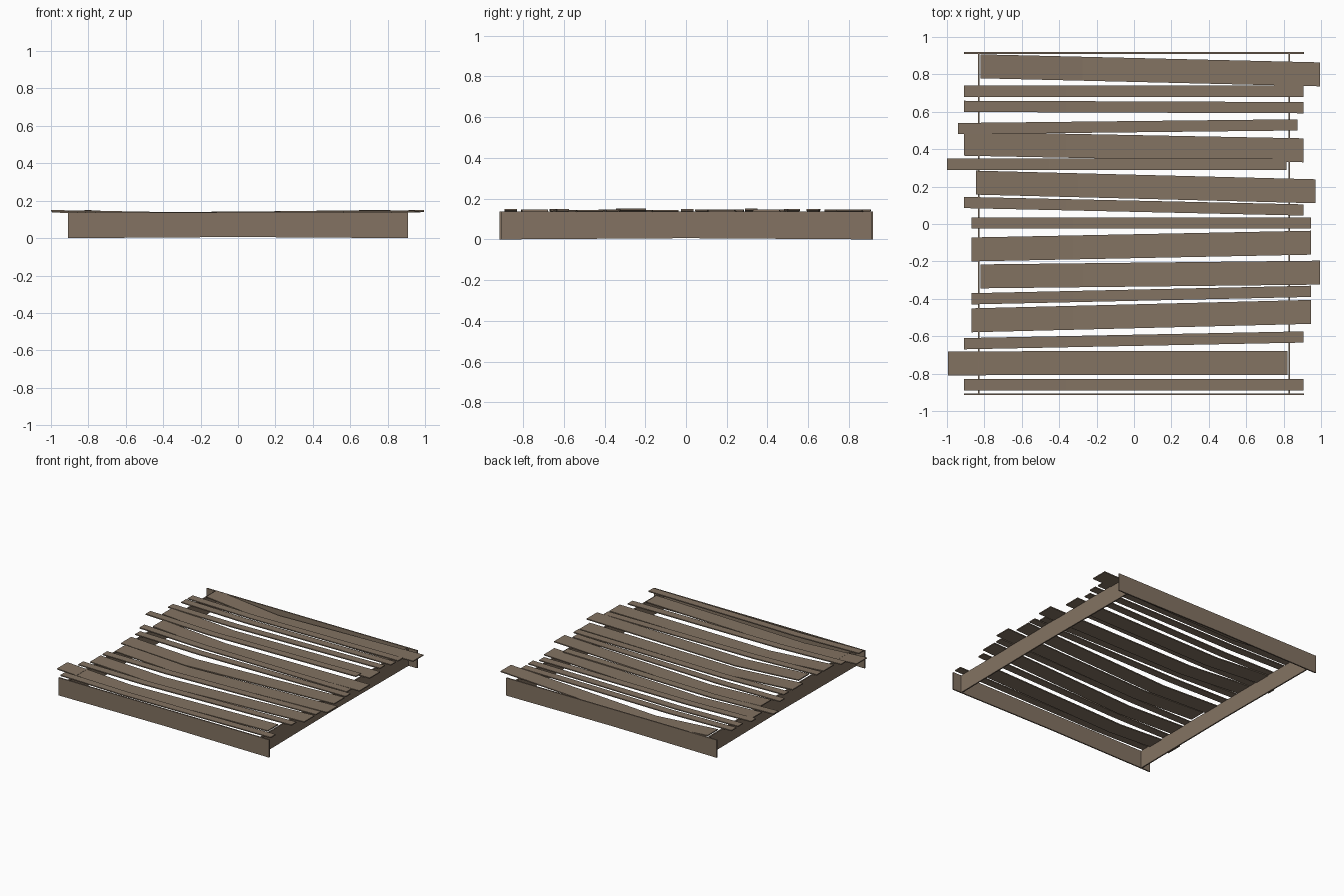
import bpy, bmesh

if "Cube" in bpy.data.objects:
    bpy.data.objects.remove(bpy.data.objects["Cube"])

wood = bpy.data.materials.new("weathered wood")
wood.diffuse_color = (0.227, 0.171, 0.122, 1)
wood.use_nodes = True
wood.node_tree.nodes["Principled BSDF"].inputs["Base Color"].default_value = wood.diffuse_color


def board(name, sections):
    """Loft a board through rectangular sections (lists of four corners)."""
    bm = bmesh.new()
    rings = [[bm.verts.new(p) for p in s] for s in sections]
    for a, b in zip(rings, rings[1:]):
        for i in range(4):
            j = (i + 1) % 4
            bm.faces.new((a[i], a[j], b[j], b[i]))
    bm.faces.new(rings[0])
    bm.faces.new(rings[-1])
    bmesh.ops.recalc_face_normals(bm, faces=bm.faces)
    me = bpy.data.meshes.new(name)
    bm.to_mesh(me)
    bm.free()
    me.materials.append(wood)
    ob = bpy.data.objects.new(name, me)
    bpy.context.collection.objects.link(ob)


# Slats: left end x, left y centre, right y centre, width, top height, sag
L = 1.815
WIDE, SLIM, T = 0.128, 0.06, 0.008
slats = [
    (-0.82, 0.843, 0.800, WIDE, 0.147, 0.045),
    (-0.91, 0.710, 0.710, SLIM, 0.147, 0.01),
    (-0.91, 0.629, 0.622, SLIM, 0.149, 0.01),
    (-0.94, 0.510, 0.530, SLIM, 0.149, 0.01),
    (-0.91, 0.429, 0.394, WIDE, 0.146, 0.03),
    (-1.00, 0.320, 0.320, SLIM, 0.151, 0.015),
    (-0.845, 0.221, 0.175, WIDE, 0.147, 0.03),
    (-0.91, 0.115, 0.075, SLIM, 0.147, 0.01),
    (-0.87, 0.006, 0.006, SLIM, 0.148, 0.01),
    (-0.87, -0.136, -0.100, WIDE, 0.145, 0.03),
    (-0.82, -0.280, -0.260, WIDE, 0.151, 0.03),
    (-0.87, -0.400, -0.360, SLIM, 0.147, 0.01),
    (-0.87, -0.515, -0.470, WIDE, 0.145, 0.03),
    (-0.91, -0.640, -0.604, SLIM, 0.148, 0.01),
    (-0.995, -0.745, -0.742, WIDE, 0.146, 0.03),
    (-0.91, -0.860, -0.860, SLIM, 0.149, 0.01),
]
for n, (x0, ya, yb, w, z, sag) in enumerate(slats, 1):
    secs = []
    for t, k in ((0, 0), (0.3, 1), (1, 0)):
        x, y, zt = x0 + L * t, ya + (yb - ya) * t, z - sag * k
        secs.append([(x, y - w / 2, zt - T), (x, y + w / 2, zt - T),
                     (x, y + w / 2, zt), (x, y - w / 2, zt)])
    board(f"slat_{n}", secs)

# Frame boards on edge, very slightly bowed upward at the middle
H, F = 0.138, 0.005
for name, y in (("front_board", -0.91), ("back_board", 0.914)):
    board(name, [[(x, y - F, z), (x, y + F, z), (x, y + F, H), (x, y - F, H)]
                 for x, z in ((-0.908, 0), (0, 0.006), (0.908, 0))])
for name, x in (("left_board", -0.83), ("right_board", 0.83)):
    board(name, [[(x - F, y, z), (x + F, y, z), (x + F, y, H), (x - F, y, H)]
                 for y, z in ((-0.905, 0), (0, 0.006), (0.909, 0))])
